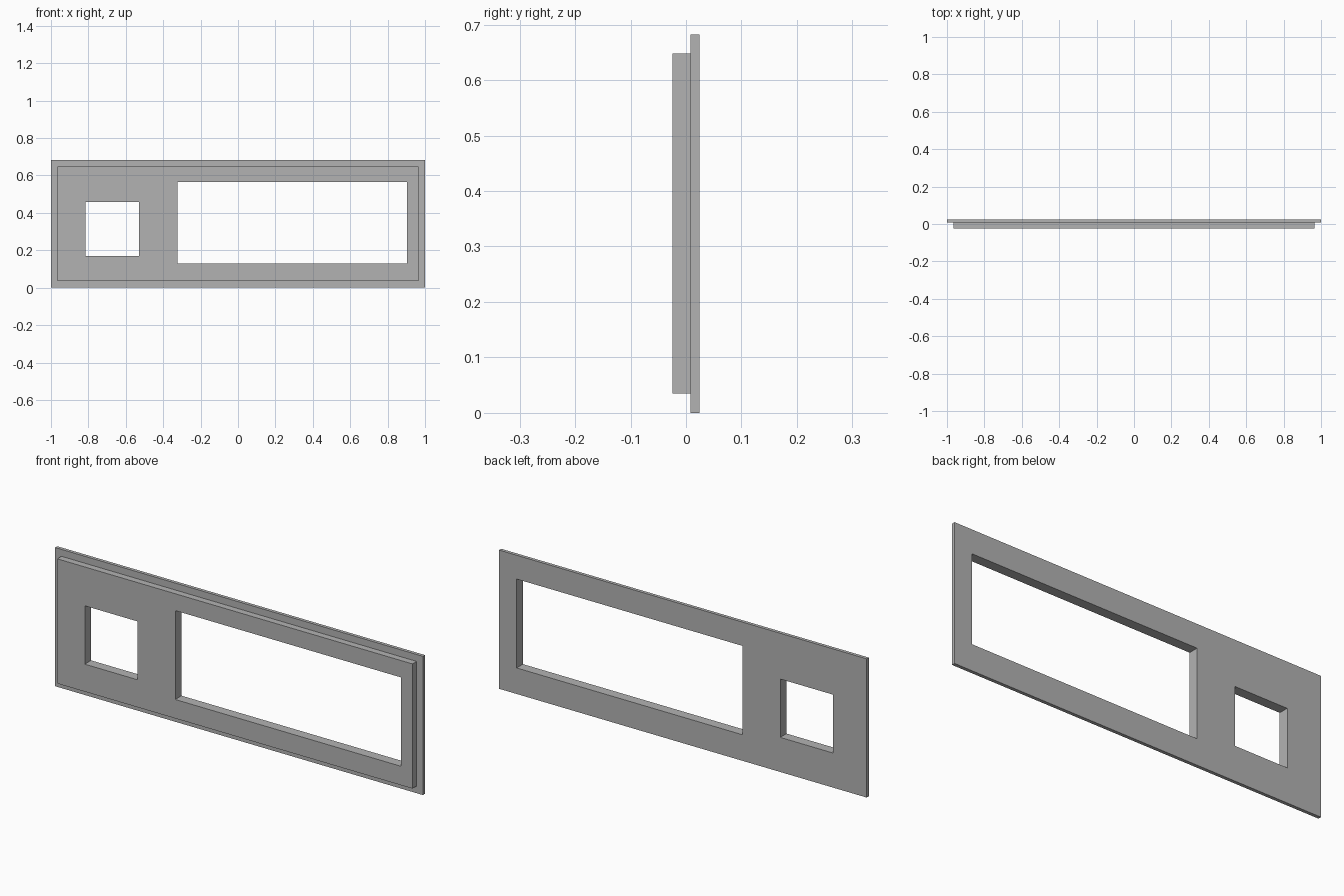
import bpy

cube = bpy.data.objects.get("Cube")
if cube:
    bpy.data.objects.remove(cube, do_unlink=True)

# Single plain grey material
grey = bpy.data.materials.new("plain grey")
grey.use_nodes = True
colour = (0.45, 0.45, 0.45, 1)
grey.diffuse_color = colour
grey.node_tree.nodes["Principled BSDF"].inputs["Base Color"].default_value = colour


def box(name, x, y, z):
    """Box spanning the given (low, high) ranges."""
    bpy.ops.mesh.primitive_cube_add(size=1)
    ob = bpy.context.object
    ob.name = name
    spans = (x, y, z)
    for v in ob.data.vertices:
        v.co = [hi if c > 0 else lo for c, (lo, hi) in zip(v.co, spans)]
    ob.data.materials.append(grey)
    return ob


def cut(ob, cutter):
    mod = ob.modifiers.new("opening", "BOOLEAN")
    mod.operation = "DIFFERENCE"
    mod.solver = "EXACT"
    mod.object = cutter
    bpy.context.view_layer.objects.active = ob
    bpy.ops.object.modifier_apply(modifier=mod.name)


# Wide flange at the back, raised panel on the front
plates = [
    box("back_flange", (-1, 1), (0.008, 0.0245), (0, 0.682)),
    box("front_panel", (-0.966, 0.966), (-0.0245, 0.008), (0.035, 0.648)),
]

# Small square opening and large display opening through both plates
openings = [
    ("square_opening", (-0.816, -0.53), (0.17, 0.457)),
    ("wide_opening", (-0.324, 0.904), (0.128, 0.565)),
]
for name, x, z in openings:
    cutter = box(name, x, (-0.1, 0.1), z)
    cutter.hide_render = True
    for plate in plates:
        cut(plate, cutter)
    bpy.data.objects.remove(cutter, do_unlink=True)
